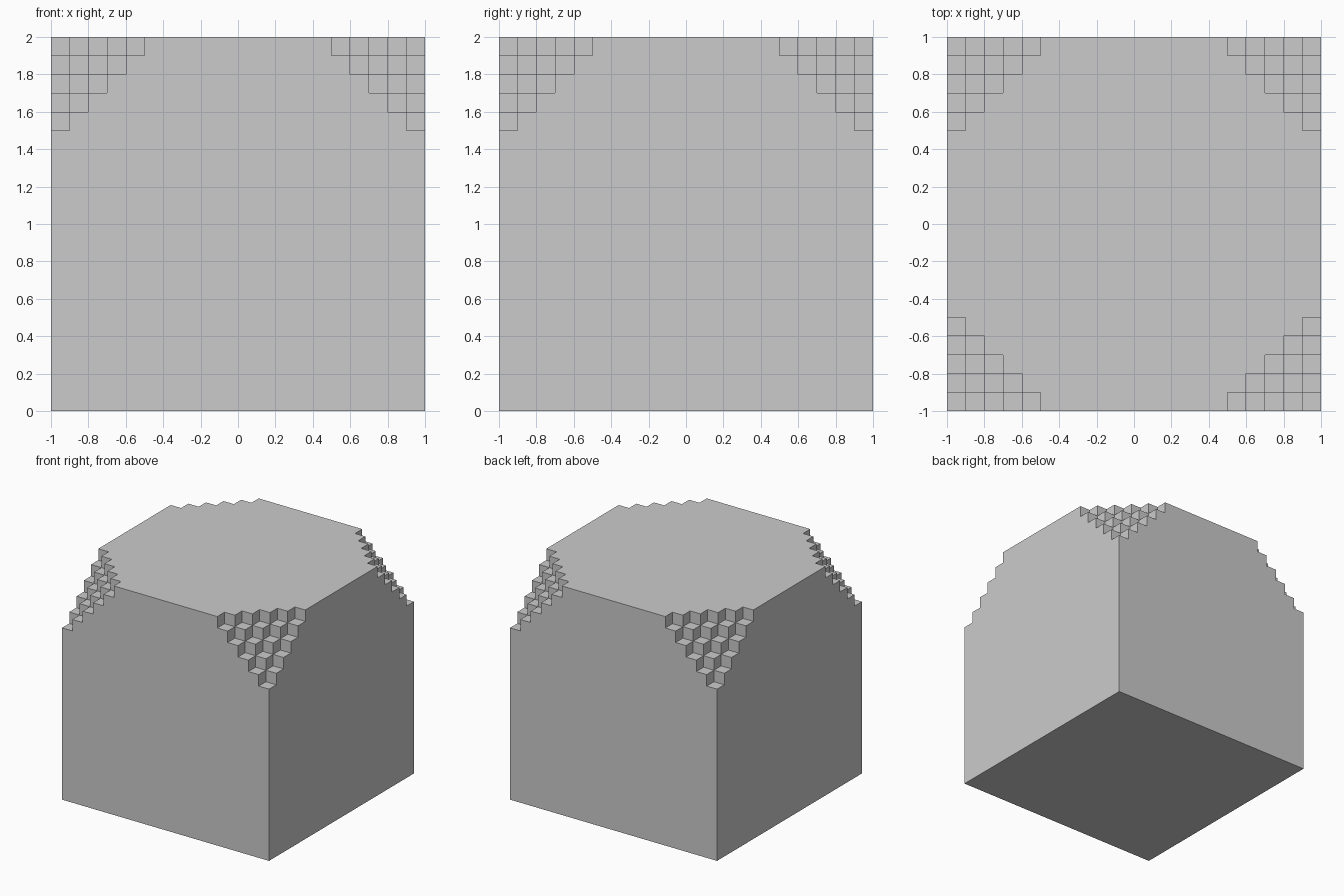
import bpy, bmesh
from mathutils import Vector

if "Cube" in bpy.data.objects:
    bpy.data.objects.remove(bpy.data.objects["Cube"])

STEP, N = 0.1, 5  # stair size and number of stairs on each corner

# Grid planes: fine near the stepped corners, one wide cell between them
side = [-1 + STEP * i for i in range(N + 1)]
side += [-v for v in reversed(side)]
height = [0.0] + [2 - STEP * i for i in range(N, -1, -1)]
axes = (side, side, height)
count = [len(a) - 1 for a in axes]


def solid(c):
    """True where the block keeps material; upper corners lose a stepped pyramid."""
    if any(not 0 <= c[a] < count[a] for a in range(3)):
        return False
    i, j, k = c
    return min(i, 2 * N - i) + min(j, 2 * N - j) + (N - k) >= N


def add_face(bm, cell, axis, sign):
    """Add the quad on one side of a cell, wound outward."""
    u, v = (axis + 1) % 3, (axis + 2) % 3
    quad = []
    for du, dv in ((0, 0), (1, 0), (1, 1), (0, 1))[::sign]:
        p = list(cell)
        p[axis] += sign > 0
        p[u] += du
        p[v] += dv
        quad.append(bm.verts.new(Vector([axes[a][p[a]] for a in range(3)])))
    bm.faces.new(quad)


# Block skin: every cell side that borders empty space
bm = bmesh.new()
for i in range(count[0]):
    for j in range(count[1]):
        for k in range(count[2]):
            cell = (i, j, k)
            if not solid(cell):
                continue
            for axis in range(3):
                for sign in (-1, 1):
                    near = list(cell)
                    near[axis] += sign
                    if not solid(near):
                        add_face(bm, cell, axis, sign)

# Weld and merge flat areas into single faces
bmesh.ops.remove_doubles(bm, verts=bm.verts[:], dist=1e-4)
bmesh.ops.dissolve_limit(bm, angle_limit=0.01, verts=bm.verts[:], edges=bm.edges[:])

mesh = bpy.data.meshes.new("stepped_block")
bm.to_mesh(mesh)
bm.free()
bpy.context.collection.objects.link(bpy.data.objects.new("stepped_block", mesh))
